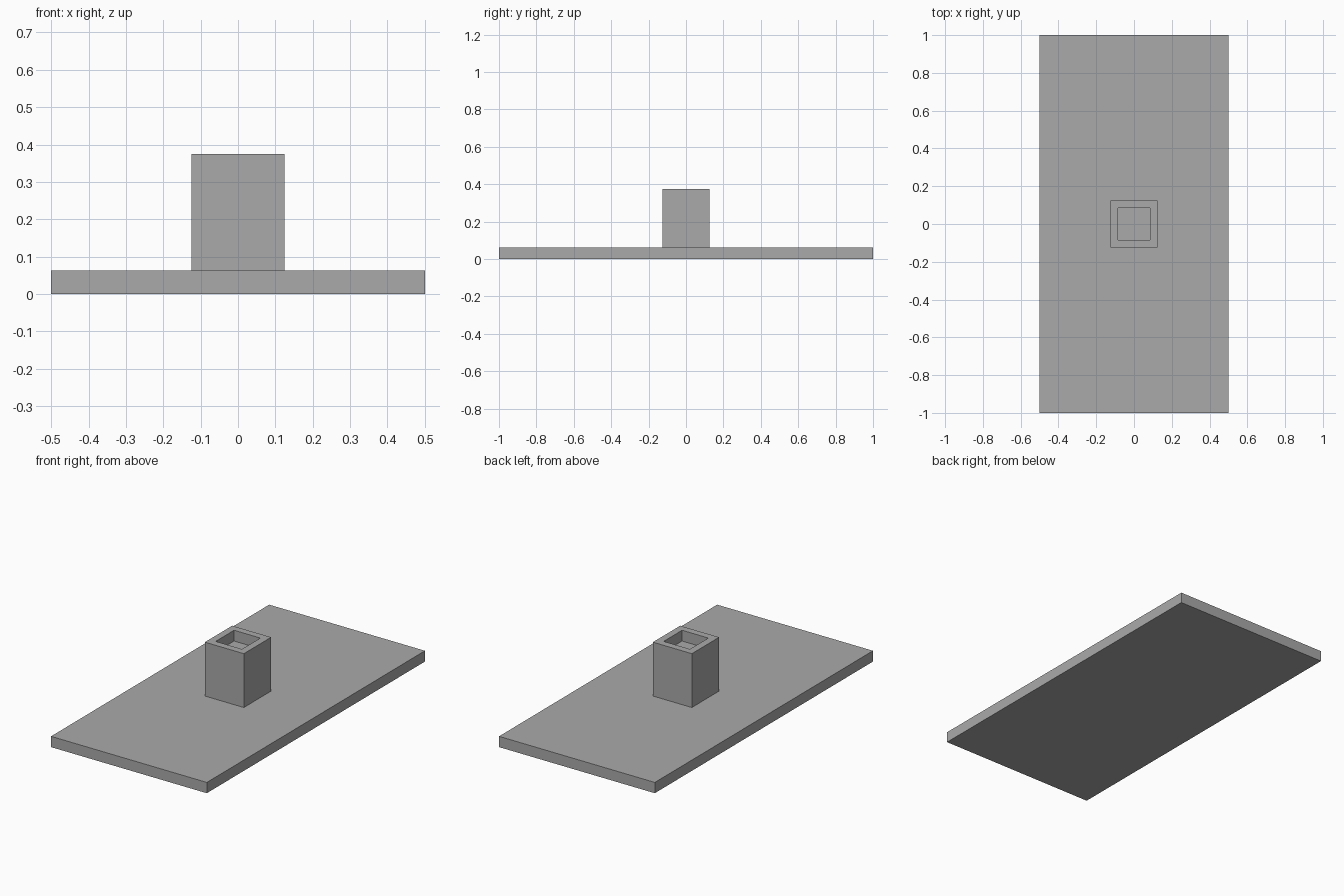
import bpy
import bmesh
from mathutils import Matrix

cube = bpy.data.objects.get("Cube")
if cube:
    bpy.data.objects.remove(cube, do_unlink=True)

# Single flat grey
grey = bpy.data.materials.new("grey")
grey.use_nodes = True
colour = (0.4, 0.4, 0.4, 1.0)
grey.diffuse_color = colour
grey.node_tree.nodes["Principled BSDF"].inputs["Base Color"].default_value = colour

PLATE_TOP = 0.0625
POST_TOP = 0.375
POST_WIDTH = 0.25
SOCKET_WIDTH = 0.135
SOCKET_DEPTH = 0.0625


def box(bm, width, length, bottom, top):
    """Add a centred box spanning bottom to top."""
    place = Matrix.Translation((0, 0, (bottom + top) / 2))
    size = Matrix.Diagonal((width, length, top - bottom, 1))
    bmesh.ops.create_cube(bm, size=1, matrix=place @ size)


def finish(bm, name):
    mesh = bpy.data.meshes.new(name)
    bm.to_mesh(mesh)
    bm.free()
    mesh.materials.append(grey)
    bpy.context.collection.objects.link(bpy.data.objects.new(name, mesh))


# Base plate
bm = bmesh.new()
box(bm, 1, 2, 0, PLATE_TOP)
finish(bm, "base_plate")

# Square post with a socket sunk into its top
bm = bmesh.new()
box(bm, POST_WIDTH, POST_WIDTH, PLATE_TOP, POST_TOP)
bm.normal_update()
top = max(bm.faces, key=lambda f: f.calc_center_median().z)
bmesh.ops.inset_region(bm, faces=[top], thickness=(POST_WIDTH - SOCKET_WIDTH) / 2)
floor = bmesh.ops.extrude_face_region(bm, geom=[top])["geom"]
verts = [v for v in floor if isinstance(v, bmesh.types.BMVert)]
bmesh.ops.translate(bm, verts=verts, vec=(0, 0, -SOCKET_DEPTH))
if top.is_valid:
    bmesh.ops.delete(bm, geom=[top], context="FACES_ONLY")
bmesh.ops.recalc_face_normals(bm, faces=bm.faces)
finish(bm, "socket_post")
